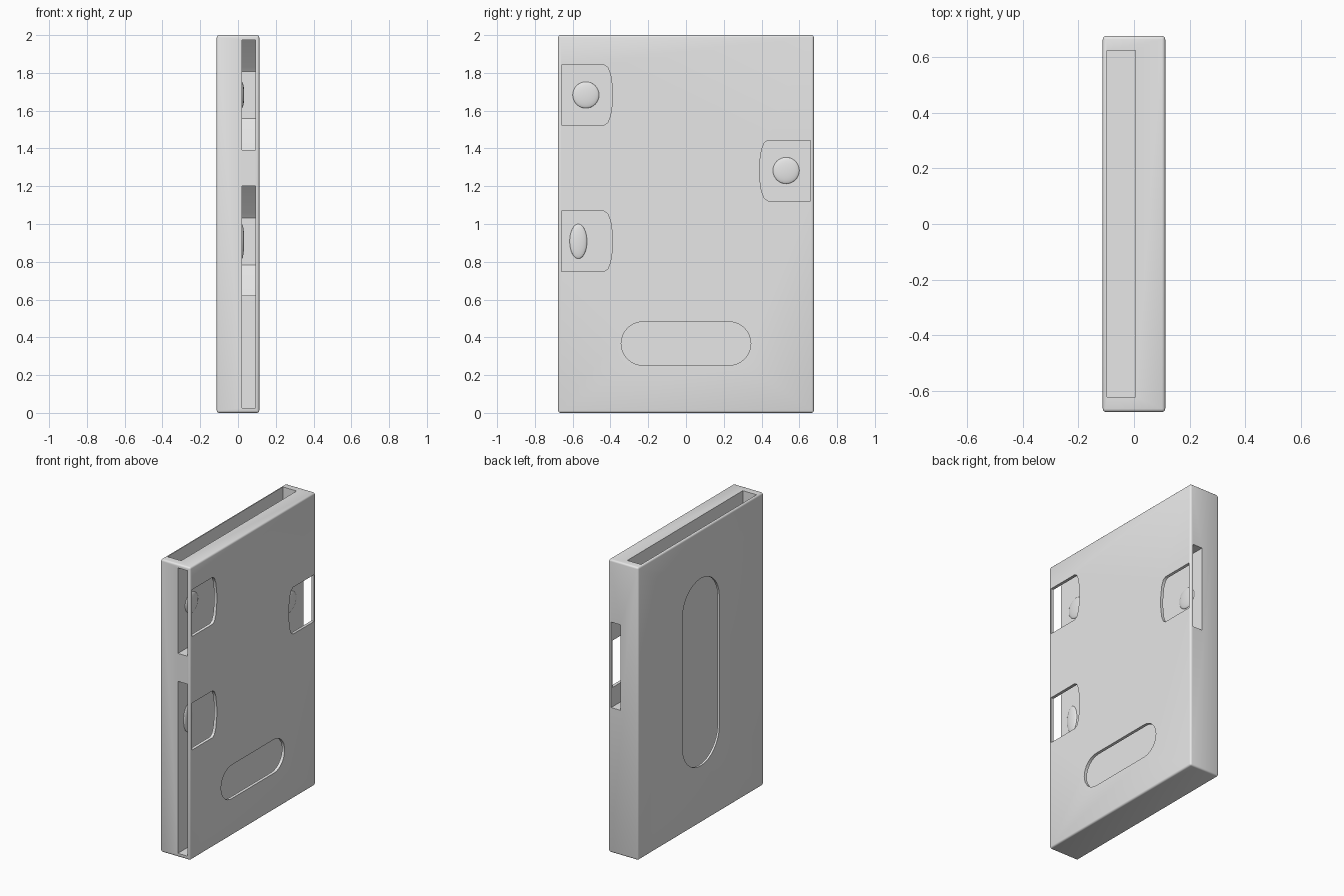
import bpy, bmesh, math
from mathutils import Matrix

cube = bpy.data.objects.get("Cube")
if cube:
    bpy.data.objects.remove(cube, do_unlink=True)

grey = bpy.data.materials.new("light_grey_plastic")
grey.use_nodes = True
grey.diffuse_color = (0.8, 0.8, 0.8, 1)
grey.node_tree.nodes["Principled BSDF"].inputs["Base Color"].default_value = (0.8, 0.8, 0.8, 1)


def finish(name, bm):
    bmesh.ops.recalc_face_normals(bm, faces=bm.faces)
    mesh = bpy.data.meshes.new(name)
    bm.to_mesh(mesh)
    bm.free()
    mesh.materials.append(grey)
    obj = bpy.data.objects.new(name, mesh)
    bpy.context.collection.objects.link(obj)
    return obj


def prism(name, outline, x0, x1):
    """Extrude a (y, z) outline from x0 to x1."""
    bm = bmesh.new()
    face = bm.faces.new([bm.verts.new((x0, y, z)) for y, z in outline])
    side = bmesh.ops.extrude_face_region(bm, geom=[face])["geom"]
    bmesh.ops.translate(bm, vec=(x1 - x0, 0, 0),
                        verts=[v for v in side if isinstance(v, bmesh.types.BMVert)])
    return finish(name, bm)


def rect(y0, y1, z0, z1):
    return [(y0, z0), (y1, z0), (y1, z1), (y0, z1)]


def stadium(cy, cz, half_long, radius, upright):
    pts = []
    for end in (1, -1):
        for i in range(17):
            a = math.pi * (i / 16 - 0.5)
            u = end * (half_long - radius + radius * math.cos(a))
            v = end * radius * math.sin(a)
            pts.append((cy - v, cz + u) if upright else (cy + u, cz + v))
    return pts


def mirrored(half, cz, side):
    """Complete a half outline about z = cz; side -1 is front, +1 is back."""
    full = half + [(y, -z) for y, z in reversed(half) if z > 0]
    return [(-side * y, cz + z) for y, z in full]


# Case body with softened edges
bm = bmesh.new()
bmesh.ops.create_cube(bm, size=1, matrix=Matrix.Translation((0, 0, 1)) @ Matrix.Diagonal((0.225, 1.354, 2, 1)))
bmesh.ops.bevel(bm, geom=bm.edges[:], offset=0.012, segments=3, profile=0.5, affect='EDGES')
body = finish("case_body", bm)

# Large sleeve open at the top, with a tall window in its wall
cutters = [
    prism("sleeve_cutter", rect(-0.622, 0.625, 0.04, 2.1), -0.098, 0.006),
    prism("tall_window_cutter", stadium(0, 1.03, 0.64, 0.2, True), -0.2, -0.05),
    # Long bay open at the front, with a wide window
    prism("long_bay_cutter", rect(-0.8, 0.6, 0.025, 0.62), 0.02, 0.092),
    prism("wide_window_cutter", stadium(0, 0.367, 0.343, 0.115, False), 0.05, 0.2),
]

# Side bays with tapered inner ends, each with a thumb window
bay = [(-0.8, 0.292), (-0.24, 0.292), (-0.1, 0.145), (-0.085, 0.125)]
window = [(-0.66, 0.16), (-0.435, 0.16), (-0.415, 0.147), (-0.4, 0.11), (-0.391, 0.05), (-0.388, 0)]
bays = [("upper_front", 1.683, -1), ("lower_front", 0.908, -1), ("back", 1.283, 1)]
for name, z, side in bays:
    cutters.append(prism(name + "_bay_cutter", mirrored(bay, z, side), 0.02, 0.092))
    cutters.append(prism(name + "_window_cutter", mirrored(window, z, side), 0.05, 0.2))

# Carve every cavity
bpy.context.view_layer.objects.active = body
for cutter in cutters:
    cutter.hide_render = True
    mod = body.modifiers.new(cutter.name, 'BOOLEAN')
    mod.operation = 'DIFFERENCE'
    mod.solver = 'EXACT'
    mod.object = cutter
    bpy.ops.object.modifier_apply(modifier=mod.name)
    bpy.data.objects.remove(cutter, do_unlink=True)

# Shallow retaining bumps on the bay floors
bumps = [("upper_front_bump", -0.53, 1.683, 0.07, 0.07),
         ("lower_front_bump", -0.57, 0.908, 0.046, 0.092),
         ("back_bump", 0.53, 1.283, 0.07, 0.07)]
parts = [body]
for name, y, z, ry, rz in bumps:
    bm = bmesh.new()
    bmesh.ops.create_uvsphere(bm, u_segments=32, v_segments=16, radius=1,
                              matrix=Matrix.Translation((0.02, y, z)) @ Matrix.Diagonal((0.013, ry, rz, 1)))
    parts.append(finish(name, bm))

for obj in parts:
    bpy.ops.object.select_all(action='DESELECT')
    obj.select_set(True)
    bpy.context.view_layer.objects.active = obj
    bpy.ops.object.shade_smooth_by_angle(angle=math.radians(35))
